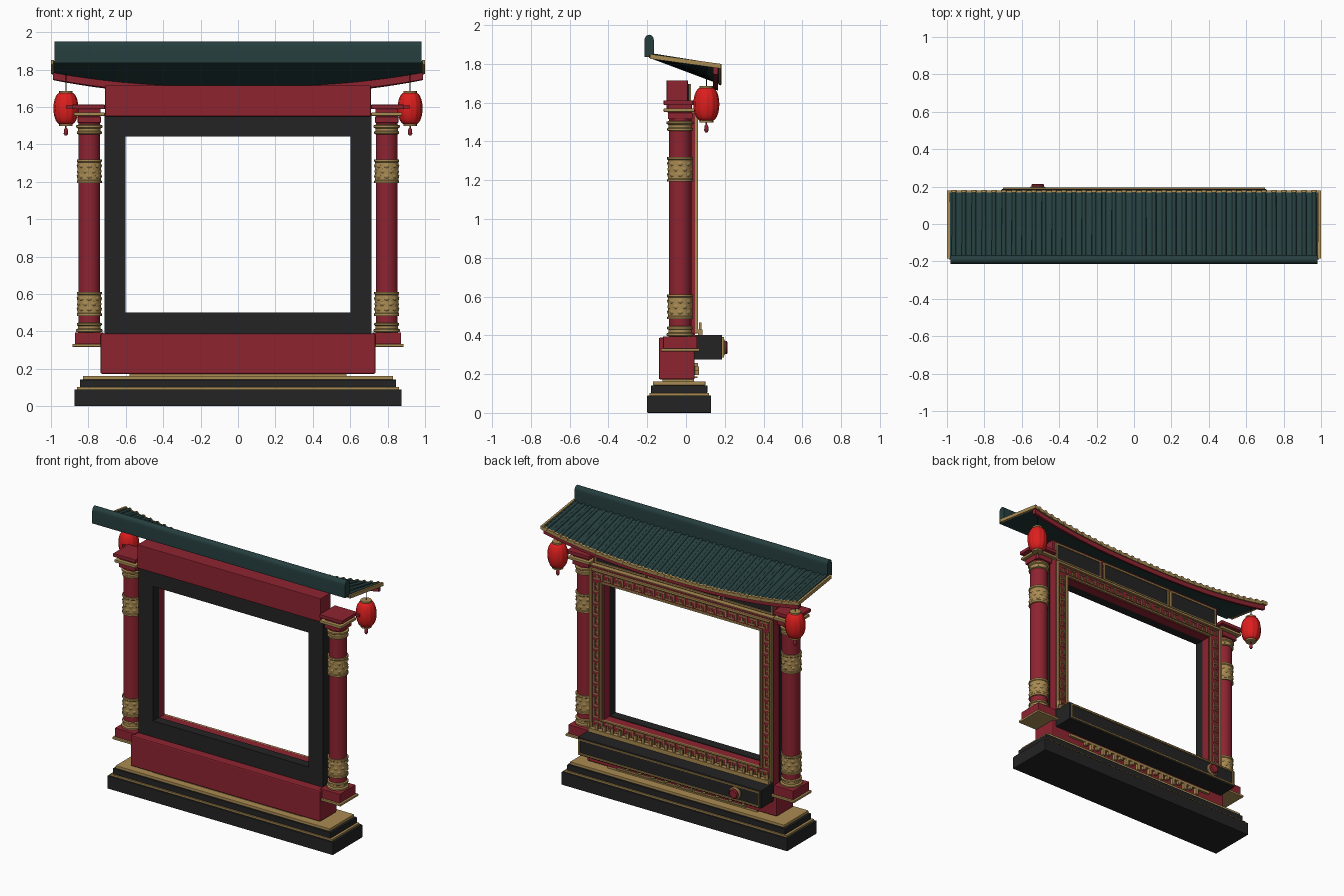
import bpy, bmesh, math
from mathutils import Matrix, Vector

if "Cube" in bpy.data.objects:
    bpy.data.objects.remove(bpy.data.objects["Cube"])


def mat(name, rgb):
    m = bpy.data.materials.new(name)
    m.diffuse_color = (*rgb, 1)
    m.use_nodes = True
    m.node_tree.nodes["Principled BSDF"].inputs["Base Color"].default_value = m.diffuse_color
    return m


RED = mat("dark_red", (0.27, 0.017, 0.030))
GOLD = mat("antique_gold", (0.40, 0.26, 0.085))
BLACK = mat("black_lacquer", (0.017, 0.017, 0.017))
TEAL = mat("teal_tile", (0.019, 0.048, 0.048))
LAMP = mat("lantern_red", (0.72, 0.013, 0.013))


def finish(name, bm, material, smooth=False, bevel=0):
    bmesh.ops.recalc_face_normals(bm, faces=bm.faces)
    me = bpy.data.meshes.new(name)
    bm.to_mesh(me)
    bm.free()
    me.materials.append(material)
    ob = bpy.data.objects.new(name, me)
    bpy.context.collection.objects.link(ob)
    if bevel:
        b = ob.modifiers.new("bevel", "BEVEL")
        b.width, b.segments = bevel, 2
    if smooth:
        bpy.ops.object.select_all(action="DESELECT")
        ob.select_set(True)
        bpy.context.view_layer.objects.active = ob
        bpy.ops.object.shade_smooth_by_angle(angle=math.radians(40))
    return ob


def boxes(name, items, material, bevel=0):
    """One object from (x0, x1, y0, y1, z0, z1) boxes."""
    bm = bmesh.new()
    for x0, x1, y0, y1, z0, z1 in items:
        m = Matrix.Translation(((x0 + x1) / 2, (y0 + y1) / 2, (z0 + z1) / 2))
        bmesh.ops.create_cube(bm, size=1, matrix=m @ Matrix.Diagonal((x1 - x0, y1 - y0, z1 - z0, 1)))
    return finish(name, bm, material, bevel=bevel)


def ring(x, z0, z1, w, y0, y1, cx=0):
    """Four bars of a rectangular frame with outer half-width x and bar width w."""
    return [(cx - x, cx - x + w, y0, y1, z0, z1), (cx + x - w, cx + x, y0, y1, z0, z1),
            (cx - x + w, cx + x - w, y0, y1, z0, z0 + w), (cx - x + w, cx + x - w, y0, y1, z1 - w, z1)]


def loft(name, loops, material, smooth=True):
    """Skin closed loops of points, capping both ends."""
    bm = bmesh.new()
    add_loft(bm, loops)
    return finish(name, bm, material, smooth)


def add_loft(bm, loops):
    rows = [[bm.verts.new(p) for p in lp] for lp in loops]
    n = len(rows[0])
    for a, b in zip(rows, rows[1:]):
        for i in range(n):
            bm.faces.new((a[i], a[(i + 1) % n], b[(i + 1) % n], b[i]))
    bm.faces.new(rows[0])
    bm.faces.new(rows[-1])


def lathe(name, c, profile, material, n=24, lobes=0):
    """Turn (radius, z) points about a vertical axis."""
    def rad(r, a):
        return r * (1 - 0.05 * abs(math.sin(a * lobes / 2))) if lobes else r
    loops = []
    for r, z in profile:
        angs = [2 * math.pi * i / n for i in range(n)]
        loops.append([(c[0] + rad(r, a) * math.cos(a), c[1] + rad(r, a) * math.sin(a), z) for a in angs])
    return loft(name, loops, material)


# Stepped base
boxes("base_plinth", [(-.875, .875, -.2, .13, 0, .09)], BLACK, .004)
boxes("base_lower_trim", [(-.86, .86, -.188, .118, .09, .102)], GOLD)
boxes("base_step", [(-.845, .845, -.18, .11, .102, .142)], BLACK, .003)
boxes("base_top_trim", [(-.83, .83, -.17, .1, .142, .162)], GOLD, .003)
boxes("base_riser", [(-.58, .58, -.12, .04, .16, .178)], GOLD)

# Wall: lower block, window frame and upper beam
boxes("lower_block", [(-.735, .735, -.14, .045, .173, .388)], RED, .008)
boxes("front_frame", ring(.715, .388, 1.555, .113, -.08, -.015), BLACK)
boxes("back_frame", ring(.712, .388, 1.55, .108, -.015, .047), RED)
boxes("upper_beam", [(-.71, .71, -.1, .01, 1.55, 1.715)], RED, .004)

# Gold mouldings and fretwork on the back frame
boxes("outer_moulding", ring(.708, .41, 1.54, .016, .045, .062), GOLD, .003)
boxes("inner_moulding", ring(.625, .485, 1.46, .012, .045, .06), GOLD, .003)
fret = []
for i in range(17):
    x = -.64 + i * .08
    for z in (.455, 1.492):
        fret += [(x - .03, x + .03, .046, .054, z + .014, z + .022), (x - .03, x - .022, .046, .054, z - .02, z + .014),
                 (x - .01, x + .04, .046, .054, z - .022, z - .014), (x + .006, x + .014, .046, .054, z - .014, z + .006)]
for i in range(12):
    z = .53 + i * .08
    for x in (-.66, .66):
        fret += [(x + .01, x + .018, .046, .054, z - .03, z + .03), (x - .02, x + .01, .046, .054, z - .03, z - .022),
                 (x - .02, x - .012, .046, .054, z - .01, z + .04), (x - .012, x + .004, .046, .054, z + .006, z + .014)]
boxes("fretwork", fret, GOLD)

# Three lacquer panels over the window
boxes("header_rail", [(-.71, .71, .005, .045, 1.535, 1.555)], GOLD)
for nm, cx, hw in (("left", -.495, .195), ("centre", 0, .28), ("right", .495, .195)):
    boxes(nm + "_header_panel", [(cx - hw, cx + hw, .008, .018, 1.565, 1.695)], BLACK)
    boxes(nm + "_header_trim", ring(hw, 1.565, 1.695, .012, .01, .026, cx), GOLD)

# Drawer box below the window, with trim and knob
boxes("drawer_box", [(-.71, .71, .04, .186, .275, .402)], BLACK, .004)
boxes("drawer_trim", ring(.7, .285, .392, .01, .18, .195), GOLD)
boxes("drawer_top_rail", [(-.7, .7, .062, .085, .40, .43)] +
      [(-.69 + i * .06, -.67 + i * .06, .068, .08, .43, .465) for i in range(24)], GOLD)


def turned_y(name, c, r, y0, y1, material):
    return loft(name, [[(c[0] + k * math.cos(a), y, c[1] + k * math.sin(a))
                for a in [math.pi * i / 12 for i in range(24)]]
                for k, y in ((r, y0), (r, y1 - .006), (r * .8, y1))], material)


turned_y("knob_ring", (-.515, .337), .042, .186, .202, GOLD)
turned_y("knob", (-.515, .337), .034, .19, .215, RED)

# Scalloped apron ornament
boxes("apron_bar", [(-.6, .6, .044, .062, .24, .258), (-.5, .5, .044, .06, .18, .188)], GOLD)
boxes("apron_ornament", [(-.5 + i * .05, -.475 + i * .05, .044, .068, .195 + .02 * (i % 2), .24)
                         for i in range(20)], GOLD, .004)

# Columns
for side, s in (("right", 1), ("left", -1)):
    cx, cy = s * .795, -.03

    def slab(name, h, hy, z0, z1, material, shift=0):
        x = cx + s * shift
        boxes(f"{side}_{name}", [(x - h, x + h, cy - hy, cy + hy, z0, z1)], material, .003)

    slab("column_foot_plate", .09, .1, .317, .332, GOLD)
    slab("column_foot", .077, .088, .332, .395, RED)
    lathe(side + "_column_shaft", (cx, cy), [(.058, .39), (.058, 1.56)], RED)
    for nm, z, up in (("lower", .395, 1), ("upper", 1.505, -1)):
        pr = [(.06, 0), (.071, .004), (.071, .014), (.061, .02), (.061, .034), (.067, .038), (.067, .048), (.058, .052)]
        lathe(f"{side}_{nm}_ring", (cx, cy), [(r, z + up * h) for r, h in pr], GOLD)
    for nm, z in (("lower", .483), ("upper", 1.192)):
        lathe(f"{side}_{nm}_sleeve", (cx, cy), [(.058, z), (.067, z), (.067, z + .012), (.063, z + .016),
              (.063, z + .112), (.067, z + .116), (.067, z + .128), (.058, z + .128)], GOLD)
        bm = bmesh.new()
        for i in range(24):
            a = math.tau * i / 8 + (i // 8 % 2) * math.tau / 16
            p = Vector((cx + .062 * math.cos(a), cy + .062 * math.sin(a), z + .036 + .028 * (i // 8)))
            bmesh.ops.create_icosphere(bm, subdivisions=1, radius=1, matrix=Matrix.Translation(p) @
                                       Matrix.Rotation(a, 4, "Z") @ Matrix.Diagonal((.006, .017, .012, 1)))
        finish(f"{side}_{nm}_sleeve_relief", bm, GOLD, True)
    slab("capital_block", .062, .064, 1.515, 1.548, RED)
    slab("capital_plate", .083, .085, 1.552, 1.57, GOLD)
    slab("capital_neck", .06, .06, 1.545, 1.59, RED)
    slab("capital_top", .088, .085, 1.588, 1.612, RED, .005)

    # Hanging lantern
    lx, ly, lz = s * .92, .105, 1.592
    boxes(side + "_lantern_bracket", [(min(s * .79, lx), max(s * .79, lx), .03, .045, 1.592, 1.608)], RED)
    body = [(.03 + .037 * math.cos(t), lz + .085 * math.sin(t))
            for t in [math.radians(-80 + 16 * i) for i in range(11)]]
    lathe(side + "_lantern", (lx, ly), body, LAMP, 48, 12)
    for nm, z in (("top", lz + .078), ("bottom", lz - .094)):
        lathe(f"{side}_lantern_{nm}_cap", (lx, ly), [(.036, z), (.036, z + .016)], GOLD, 16)
    lathe(side + "_lantern_cord", (lx, ly), [(.003, lz + .09), (.003, 1.79)], BLACK, 6)
    lathe(side + "_lantern_tassel", (lx, ly), [(.004, lz - .09), (.004, lz - .105), (.01, lz - .112),
          (.012, lz - .135), (.006, lz - .145)], RED, 10)


# Curved roof: height falls toward +y, eave rises to the corners
def roof_z(x, y):
    return 1.845 - (.05 + .085 * (1 - min(abs(x), 1) ** 2.4)) * (y + .19) / .36


def sweep_x(name, y0, y1, d0, d1, material, half=.99, n=48):
    xs = [-half + 2 * half * i / n for i in range(n + 1)]
    return loft(name, [[(x, y0, roof_z(x, y0) + d0), (x, y1, roof_z(x, y1) + d0),
                        (x, y1, roof_z(x, y1) + d1), (x, y0, roof_z(x, y0) + d1)] for x in xs], material)


sweep_x("roof_sheet", -.19, .172, -.014, 0, TEAL)
sweep_x("eave_board", .14, .166, -.05, -.012, RED)
sweep_x("eave_trim", .168, .18, -.018, .004, GOLD, .997)
for nm, s in (("right", 1), ("left", -1)):
    loft(nm + "_roof_end_trim", [[(s * x, y, roof_z(1, y) + d) for x, d in ((.985, -.018), (1, -.018), (1, .006), (.985, .006))]
         for y in (-.185, .18)], GOLD)

# Tile ribs with round gold end caps
ribs, caps = bmesh.new(), bmesh.new()
for i in range(37):
    x = -.963 + i * .0535
    for bm, r, y0, y1 in ((ribs, .012, -.185, .174), (caps, .0135, .172, .182)):
        add_loft(bm, [[(x + r * math.cos(math.tau * k / 10), y, roof_z(x, y) + r * math.sin(math.tau * k / 10))
                       for k in range(10)] for y in (y0, y1)])
finish("tile_ribs", ribs, TEAL, True)
finish("tile_end_caps", caps, GOLD, True)

# Rounded ridge
arc = [(-.19 + .024 * math.cos(math.pi * k / 10), 1.922 + .028 * math.sin(math.pi * k / 10)) for k in range(11)]
loft("roof_ridge", [[(x, y, z) for y, z in [(-.214, 1.835), (-.166, 1.835)] + arc] for x in (-.98, .98)], TEAL)
